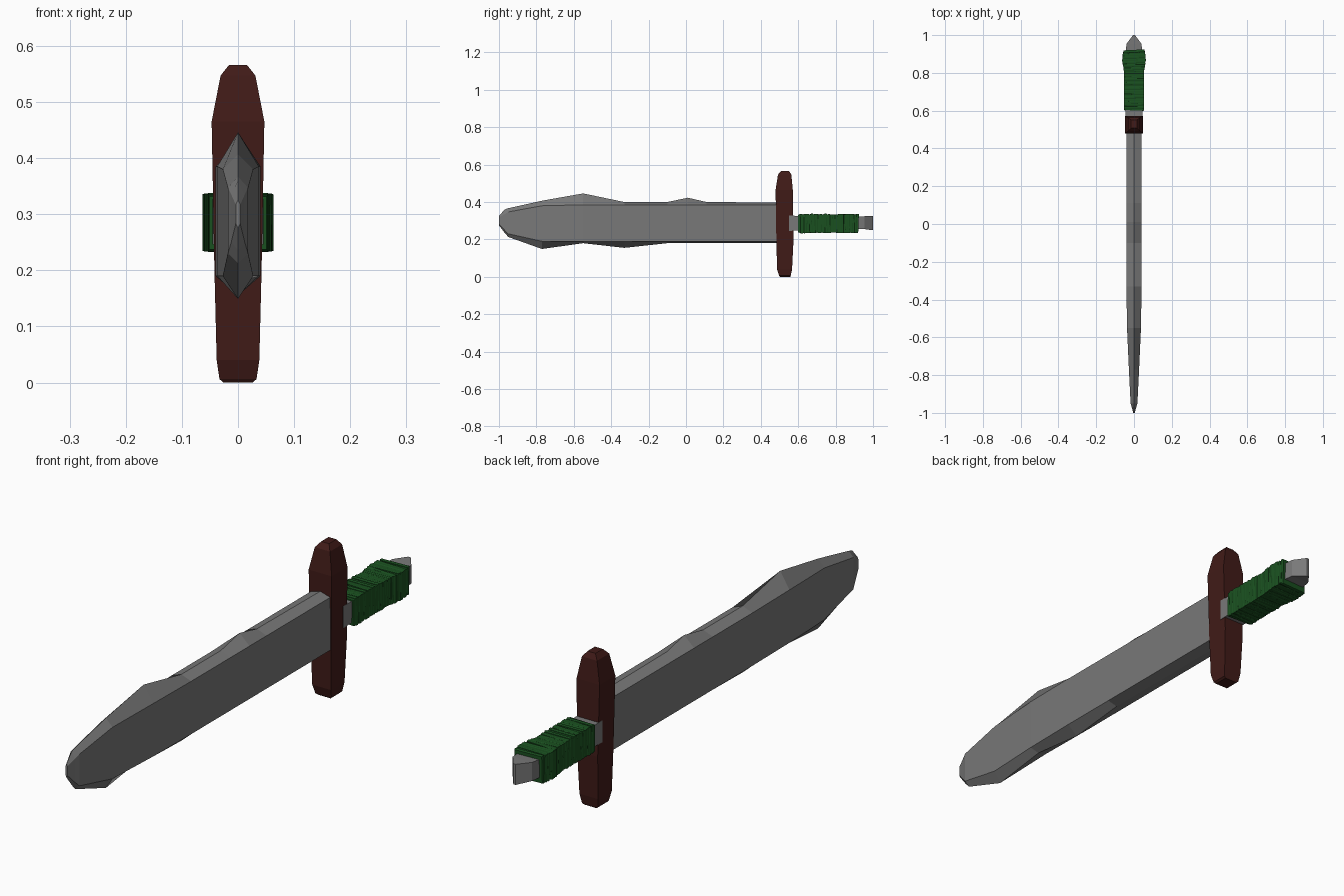
import bpy, bmesh, math, random
from mathutils import Vector, Matrix

if "Cube" in bpy.data.objects:
    bpy.data.objects.remove(bpy.data.objects["Cube"])

random.seed(4)


def material(name, rgb):
    m = bpy.data.materials.new(name)
    m.diffuse_color = (*rgb, 1)
    m.use_nodes = True
    m.node_tree.nodes["Principled BSDF"].inputs["Base Color"].default_value = m.diffuse_color
    return m


def finish(name, bm, mat):
    bmesh.ops.recalc_face_normals(bm, faces=bm.faces)
    me = bpy.data.meshes.new(name)
    bm.to_mesh(me)
    bm.free()
    ob = bpy.data.objects.new(name, me)
    bpy.context.collection.objects.link(ob)
    me.materials.append(mat)
    return ob


def loft(bm, sections):
    # skin equal-length closed rings and cap both ends
    rings = [[bm.verts.new(p) for p in s] for s in sections]
    n = len(rings[0])
    for a, b in zip(rings, rings[1:]):
        for i in range(n):
            j = (i + 1) % n
            bm.faces.new((a[i], a[j], b[j], b[i]))
    bm.faces.new(rings[0])
    bm.faces.new(rings[-1])


def rect_y(y, hx, z0, z1):
    return [(-hx, y, z0), (hx, y, z0), (hx, y, z1), (-hx, y, z1)]


steel = material("dark_steel", (0.19, 0.19, 0.19))
red = material("guard_red", (0.052, 0.011, 0.009))
green = material("wrap_green", (0.010, 0.080, 0.014))

# Blade: y, half width, lower edge, flat bottom, flat top, upper edge
blade = [
    (0.50, .040, .180, .190, .385, .397),
    (0.11, .040, .180, .190, .385, .400),
    (0.01, .040, .180, .190, .385, .423),
    (-0.10, .040, .180, .190, .385, .400),
    (-0.33, .040, .155, .190, .385, .400),
    (-0.55, .037, .180, .190, .385, .446),
    (-0.77, .027, .149, .190, .380, .407),
    (-0.95, .018, .213, .230, .347, .367),
    (-0.970, .012, .236, .250, .335, .360),
    (-1.00, .004, .275, .283, .317, .325),
]
bm = bmesh.new()
loft(bm, [[(0, y, a), (w, y, b), (w, y, c), (0, y, d), (-w, y, c), (-w, y, b)]
          for y, w, a, b, c, d in blade])
finish("blade", bm, steel)

# Cross guard: z, half width, front y, back y
guard = [
    (0.000, .026, .503, .558), (0.006, .033, .498, .560),
    (0.040, .038, .487, .567), (0.200, .042, .483, .575),
    (0.465, .047, .479, .571), (0.547, .031, .492, .563),
    (0.566, .016, .508, .551),
]
bm = bmesh.new()
loft(bm, [[(-w, a, z), (w, a, z), (w, b, z), (-w, b, z)] for z, w, a, b in guard])
finish("cross_guard", bm, red)

# Grip core running through the guard and ending in a wedge pommel
bm = bmesh.new()
loft(bm, [rect_y(.55, .045, .246, .327), rect_y(.92, .044, .255, .322),
          rect_y(.955, .039, .255, .324), rect_y(1.0, .005, .249, .325)])
finish("grip_and_pommel", bm, steel)

# Cord wrap: slightly tilted square bands, thicker toward the pommel
bm = bmesh.new()
count = 34
for i in range(count):
    t = i / (count - 1)
    y = 0.608 + 0.305 * t
    hx = 0.053 + 0.009 * math.exp(-((t - .86) / .15) ** 2) + random.uniform(-.001, .001)
    hz = 0.050 + random.uniform(-.002, .002)
    rot = (Matrix.Rotation(random.uniform(-.05, .05), 4, 'X')
           @ Matrix.Rotation(random.uniform(-.05, .05), 4, 'Z'))
    centre = Vector((0, y, .285 + random.uniform(-.001, .001)))
    ring = []
    for dy, s in ((-.007, .97), (-.004, 1), (.004, 1), (.007, .97)):
        ring.append([centre + rot @ Vector(p)
                     for p in rect_y(dy, hx * s, -hz * s, hz * s)])
    loft(bm, ring)
finish("grip_wrap", bm, green)
